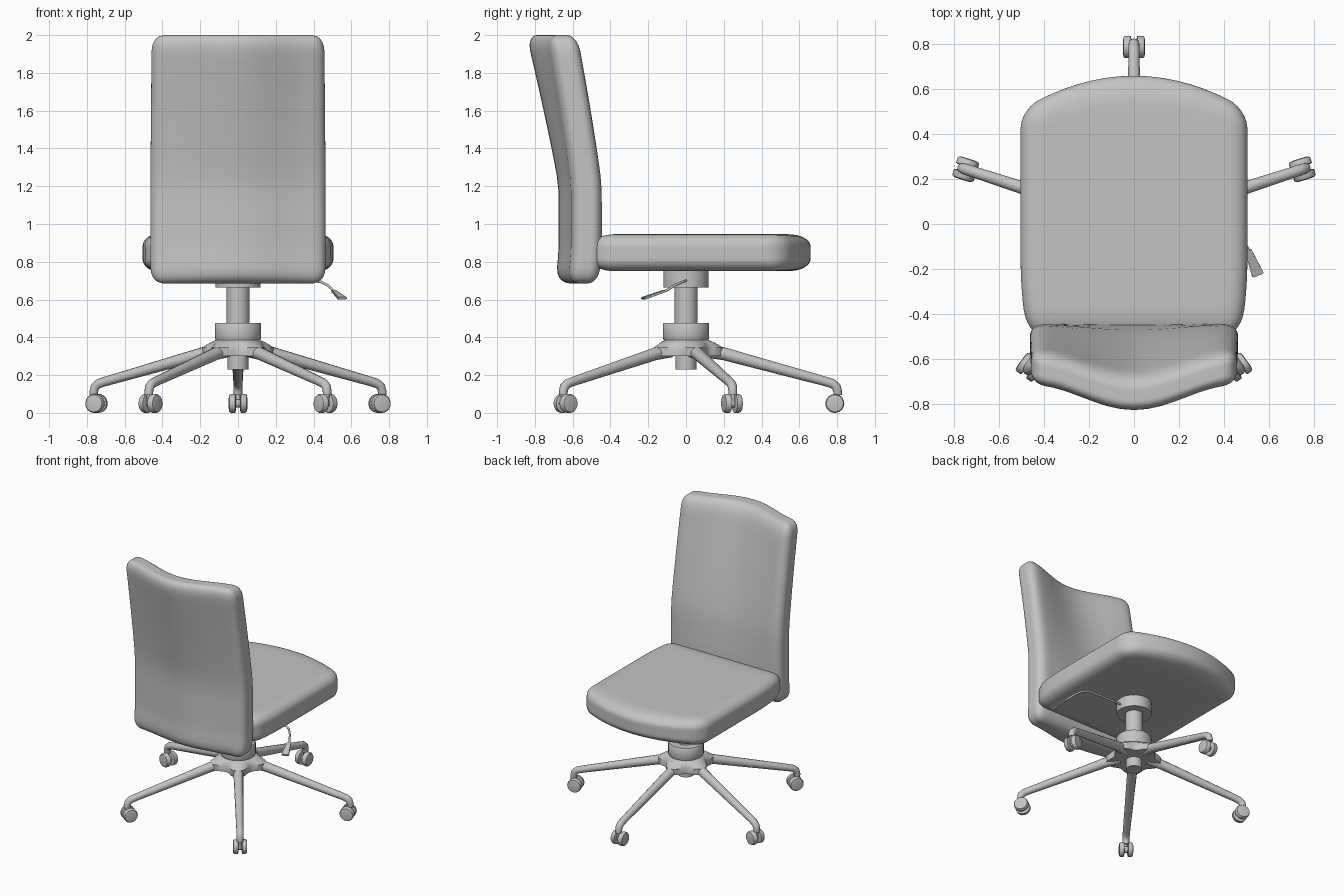
import bpy
import bmesh
from math import sin, cos, pi, radians
from mathutils import Vector, Matrix

default = bpy.data.objects.get("Cube")
if default:
    bpy.data.objects.remove(default, do_unlink=True)

GREY = (0.55, 0.55, 0.55, 1.0)
grey = bpy.data.materials.new("plain grey")
grey.use_nodes = True
grey.diffuse_color = GREY
grey.node_tree.nodes["Principled BSDF"].inputs["Base Color"].default_value = GREY


def finish(obj, angle=40):
    """Give the part its colour and smooth shading."""
    obj.data.materials.clear()
    obj.data.materials.append(grey)
    bpy.ops.object.select_all(action="DESELECT")
    obj.select_set(True)
    bpy.context.view_layer.objects.active = obj
    bpy.ops.object.shade_smooth_by_angle(angle=radians(angle))
    return obj


def from_bmesh(name, bm, angle=40):
    bmesh.ops.recalc_face_normals(bm, faces=bm.faces)
    mesh = bpy.data.meshes.new(name)
    bm.to_mesh(mesh)
    bm.free()
    obj = bpy.data.objects.new(name, mesh)
    bpy.context.collection.objects.link(obj)
    return finish(obj, angle)


def cushion(name, half, radius, shape):
    """Rounded box, bent by a shape function."""
    bm = bmesh.new()
    bmesh.ops.create_cube(bm, size=2)
    bmesh.ops.subdivide_edges(bm, edges=bm.edges[:], cuts=23, use_grid_fill=True)
    for v in bm.verts:
        inner, d = Vector(), Vector()
        for i in range(3):
            p = sin(v.co[i] * pi / 2) * half[i]
            flat = half[i] - radius[i]
            inner[i] = max(-flat, min(flat, p))
            d[i] = (p - inner[i]) / radius[i]
        d.normalize()
        v.co = shape(Vector(inner[i] + d[i] * radius[i] for i in range(3)))
    return from_bmesh(name, bm, 80)


def lathe(name, profile, matrix=Matrix(), segments=32, lobes=None):
    """Closed turned part from (radius, height) pairs, with optional lobes."""
    bm = bmesh.new()
    rings = []
    for r, z in profile:
        ring = []
        for k in range(segments):
            a = 2 * pi * k / segments
            rr = r * (lobes(a, z) if lobes else 1)
            ring.append(bm.verts.new(matrix @ Vector((rr * cos(a), rr * sin(a), z))))
        rings.append(ring)
    for low, high in zip(rings, rings[1:]):
        for k in range(segments):
            n = (k + 1) % segments
            bm.faces.new((low[k], low[n], high[n], high[k]))
    bm.faces.new(rings[0])
    bm.faces.new(rings[-1])
    return from_bmesh(name, bm)


def tube(name, points, depth, matrix=Matrix()):
    """Round bar along (x, y, z, radius factor) points."""
    curve = bpy.data.curves.new(name, "CURVE")
    curve.dimensions = "3D"
    curve.bevel_depth = depth
    curve.bevel_resolution = 4
    curve.use_fill_caps = True
    spline = curve.splines.new("POLY")
    spline.points.add(len(points) - 1)
    for p, (x, y, z, r) in zip(spline.points, points):
        p.co = (*(matrix @ Vector((x, y, z))), 1)
        p.radius = r
    obj = bpy.data.objects.new(name, curve)
    bpy.context.collection.objects.link(obj)
    bpy.ops.object.select_all(action="DESELECT")
    obj.select_set(True)
    bpy.context.view_layer.objects.active = obj
    bpy.ops.object.convert(target="MESH")
    return finish(bpy.context.view_layer.objects.active, 50)


# Seat cushion: bowed front edge, narrower rear tucked into the backrest
def seat_shape(p):
    y = p.y + 0.08
    x = p.x * (1 - 0.5 * max(0, -y - 0.15) ** 2)
    y -= 0.15 * (max(0, y) / 0.66) ** 1.5 * (p.x / 0.5) ** 2
    return Vector((x, y, p.z + 0.848))


cushion("seat", (0.505, 0.58, 0.098), (0.08, 0.12, 0.065), seat_shape)


# Backrest: leans back above the lumbar height, bowed across its width
def back_shape(p):
    z = p.z + 1.343
    rise = max(0, z - 1.2) / 0.8
    lean = 0.125 * rise ** 1.15 + 0.015 * max(0, 0.85 - z) / 0.15
    side = 0.5 + 0.5 * cos(pi * p.x / 0.465)
    front_bow = 0.005 + 0.105 * min(1, max(0, z - 0.95) / 1.05)
    back_bow = 0.07 + 0.045 * min(1, rise)
    t = (p.y + 0.08) / 0.16
    bow = back_bow + (front_bow - back_bow) * t
    return Vector((p.x * (1 - 0.015 * rise), p.y - 0.525 - lean - bow * side, z))


cushion("backrest", (0.464, 0.08, 0.657), (0.065, 0.055, 0.085), back_shape)

# Centre column
lathe("seat_mount", [(0.12, 0.665), (0.12, 0.77)])
lathe("gas_column", [(0.06, 0.4), (0.06, 0.7)])
lathe("column_collar", [(0.118, 0.385), (0.122, 0.395), (0.122, 0.47), (0.117, 0.477)])
lathe("column_foot", [(0.055, 0.23), (0.055, 0.4)])

# Five-lobed hub
lathe("base_hub", [(0.17, 0.3), (0.172, 0.345), (0.145, 0.37), (0.11, 0.39)], segments=80,
      lobes=lambda a, z: 1 + 0.15 * cos(5 * (a - pi / 2)) * min(1, (0.39 - z) / 0.04))

# Legs and twin-wheel casters
WHEEL = [(0.036, 0.011), (0.05, 0.015), (0.05, 0.038), (0.045, 0.046), (0.03, 0.049)]
for i in range(5):
    turn = Matrix.Rotation(2 * pi * i / 5 + pi / 2, 4, "Z")
    tube(f"leg_{i + 1}", [(0.1, 0, 0.33, 1.4), (0.2, 0, 0.313, 1.3), (0.74, 0, 0.166, 0.96),
                          (0.775, 0, 0.155, 0.96), (0.796, 0, 0.138, 0.95),
                          (0.803, 0, 0.112, 0.9), (0.803, 0, 0.095, 0.85)], 0.026, turn)
    tube(f"caster_stem_{i + 1}", [(0.803, 0, 0.11, 1), (0.8, 0, 0.04, 1)], 0.012, turn)
    axle = turn @ Matrix.Translation((0.788, 0, 0.05))
    lathe(f"caster_axle_{i + 1}", [(0.022, -0.02), (0.022, 0.02)],
          axle @ Matrix.Rotation(pi / 2, 4, "X"), 16)
    for side, word in ((1, "left"), (-1, "right")):
        lathe(f"caster_wheel_{word}_{i + 1}", WHEEL,
              axle @ Matrix.Rotation(side * pi / 2, 4, "X"), 24)

# Height lever: bent wire and flat paddle
tube("lever_wire", [(0.1, 0, 0.7, 1), (0.4, 0, 0.7, 1), (0.44, -0.02, 0.693, 1),
                    (0.475, -0.06, 0.676, 1), (0.5, -0.1, 0.65, 1),
                    (0.525, -0.14, 0.635, 1)], 0.007)
bm = bmesh.new()
bmesh.ops.create_cube(bm, size=1)
for v in bm.verts:
    wide = 0.055 if v.co.y < 0 else 0.03
    v.co = Vector((v.co.x * wide, v.co.y * 0.13, v.co.z * 0.014))
bmesh.ops.bevel(bm, geom=bm.edges[:], offset=0.004, segments=2, affect="EDGES")
bm.transform(Matrix.Translation((0.53, -0.172, 0.625)) @ Matrix.Rotation(radians(22), 4, "Z")
             @ Matrix.Rotation(radians(18), 4, "X"))
from_bmesh("lever_paddle", bm)
